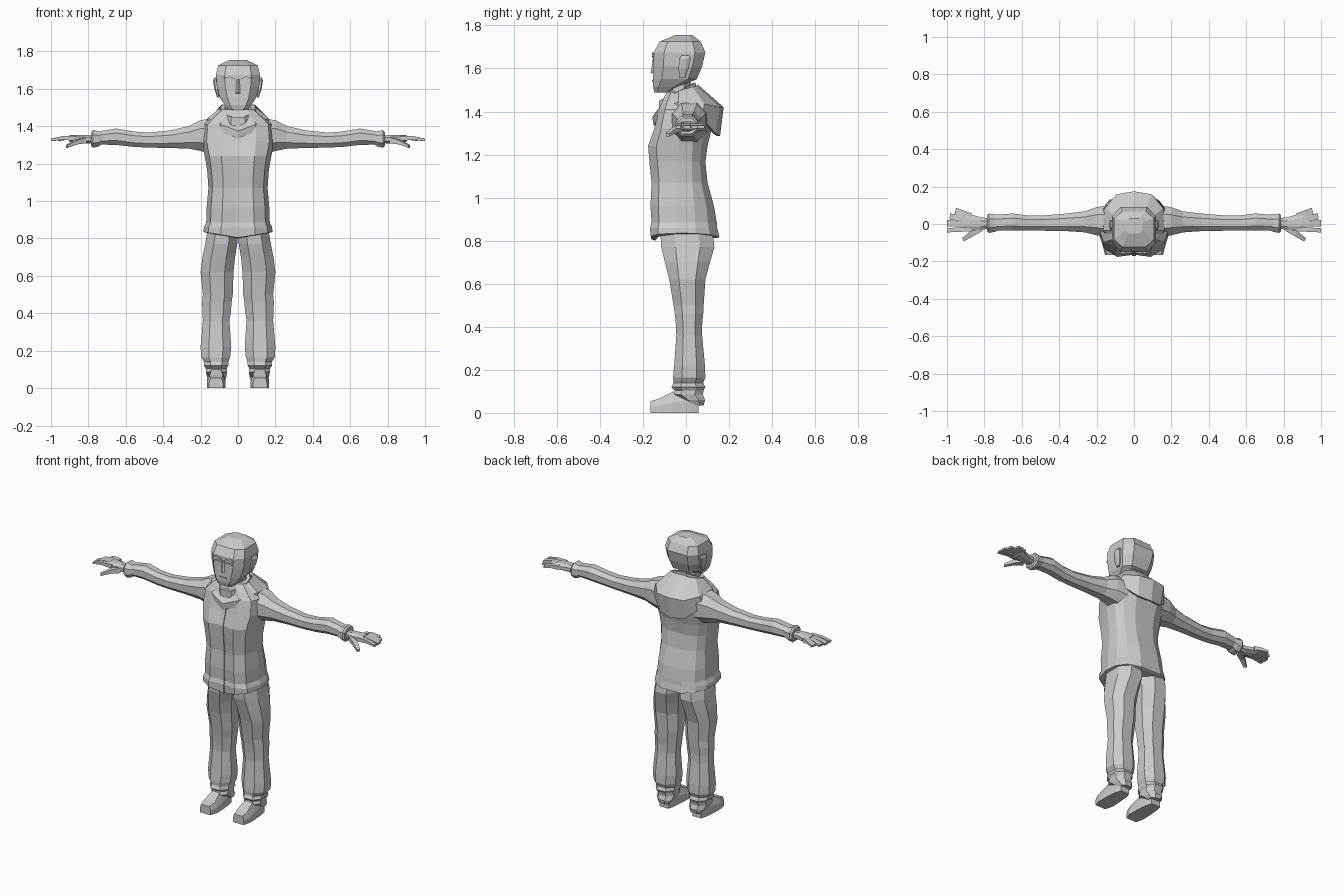
import bpy, bmesh
from mathutils import Vector

grey = bpy.data.materials.new("plain grey")
grey.diffuse_color = (0.6, 0.6, 0.6, 1)


def build(name, verts, faces, mirror=False):
    bm = bmesh.new()
    vs = [bm.verts.new(v) for v in verts]
    for f in faces:
        bm.faces.new([vs[i] for i in f])
    bmesh.ops.recalc_face_normals(bm, faces=bm.faces)
    me = bpy.data.meshes.new(name)
    bm.to_mesh(me)
    bm.free()
    me.materials.append(grey)
    ob = bpy.data.objects.new(name, me)
    bpy.context.collection.objects.link(ob)
    if mirror:
        mod = ob.modifiers.new("mirror", 'MIRROR')
        mod.use_mirror_merge = False
    return ob


def loft(name, rings, mirror=False, caps=True, closed=True):
    """Skin a list of equal-length rings."""
    n = len(rings[0])
    faces = []
    for r in range(len(rings) - 1):
        for i in range(n if closed else n - 1):
            j = (i + 1) % n
            faces.append((r * n + i, r * n + j, (r + 1) * n + j, (r + 1) * n + i))
    if caps:
        faces.append(tuple(range(n)))
        faces.append(tuple(range((len(rings) - 1) * n, len(rings) * n)))
    return build(name, [p for r in rings for p in r], faces, mirror)


def octagon(a0, a1, b0, b1, k=0.27):
    """Rectangle with cut corners."""
    da, db = (a1 - a0) * k, (b1 - b0) * k
    return [(a0 + da, b0), (a1 - da, b0), (a1, b0 + db), (a1, b1 - db),
            (a1 - da, b1), (a0 + da, b1), (a0, b1 - db), (a0, b0 + db)]


def stack_z(rows, k=0.27):
    return [[(x, y, z) for x, y in octagon(x0, x1, y0, y1, k)] for z, x0, x1, y0, y1 in rows]


def stack_x(rows, k=0.27):
    return [[(x, y, z) for y, z in octagon(y0, y1, z0, z1, k)] for x, y0, y1, z0, z1 in rows]


def box(name, x, y, z, mirror=False):
    return loft(name, [[(x[0], y[0], q), (x[1], y[0], q), (x[1], y[1], q), (x[0], y[1], q)]
                       for q in z], mirror)


# Jacket: height, half width, front y, back y, rise of the sides
jacket_rows = [
    (0.80, 0.165, -0.155, 0.145, 0.03), (0.805, 0.185, -0.165, 0.155, 0.03),
    (0.86, 0.182, -0.167, 0.145, 0.0), (0.885, 0.170, -0.160, 0.143, 0.0),
    (0.96, 0.168, -0.165, 0.13, 0.0), (1.07, 0.158, -0.160, 0.10, 0.0),
    (1.165, 0.165, -0.170, 0.09, 0.0), (1.24, 0.178, -0.176, 0.10, 0.0),
    (1.32, 0.195, -0.148, 0.12, 0.0), (1.41, 0.188, -0.125, 0.11, 0.0),
    (1.45, 0.145, -0.110, 0.08, 0.0), (1.49, 0.095, -0.090, 0.04, 0.0)]
outline = [(0, -.93), (.5, -1), (.86, -.78), (1, -.2), (.97, .3), (.78, .72), (.4, 1),
           (-.4, 1), (-.78, .72), (-.97, .3), (-1, -.2), (-.86, -.78), (-.5, -1)]
loft("jacket", [[(hx * u, (v * -y0 if v < 0 else v * y1), z + rise * abs(u)) for u, v in outline]
                for z, hx, y0, y1, rise in jacket_rows])
# Zip strip down the front
loft("zip_strip", [[(-.012, y0 * .93 - .008, z), (.012, y0 * .93 - .008, z),
                    (.012, y0 * .9, z), (-.012, y0 * .9, z)]
                   for z, hx, y0, y1, rise in jacket_rows[1:10]])

# Hood lying on the shoulders: half sections from front to back
sections = [
    [(0, -.15, 1.335), (0, -.157, 1.375), (0, -.115, 1.41)],
    [(.09, -.13, 1.37), (.095, -.13, 1.41), (.075, -.10, 1.45)],
    [(.17, -.04, 1.41), (.162, -.035, 1.445), (.10, -.035, 1.495)],
    [(.18, .075, 1.37), (.155, .085, 1.435), (.09, .03, 1.515)],
    [(.085, .14, 1.295), (.095, .158, 1.42), (.05, .05, 1.52)],
    [(0, .158, 1.285), (0, .175, 1.42), (0, .055, 1.525)]]
sections += [[(-x, y, z) for x, y, z in s] for s in sections[-2:0:-1]]
hood = loft("hood", [[s[i] for s in sections] for i in range(3)], caps=False)
solid = hood.modifiers.new("thickness", 'SOLIDIFY')
solid.thickness = 0.015

# Tilted standing collar and neck
def tilted(hx, y0, y1, zf, zb, k=0.3):
    return [(x, y, zf + (zb - zf) * (y - y0) / (y1 - y0)) for x, y in octagon(-hx, hx, y0, y1, k)]

loft("collar", [tilted(.10, -.125, .05, 1.38, 1.47), tilted(.092, -.125, .045, 1.45, 1.535),
                tilted(.07, -.10, .025, 1.45, 1.53), tilted(.065, -.09, .02, 1.42, 1.48)])
loft("neck", stack_z([(1.40, -.062, .062, -.09, .022), (1.58, -.058, .058, -.09, .022)]))

# Head
loft("head", stack_z([
    (1.488, -.05, .05, -.147, -.075), (1.515, -.072, .072, -.153, -.03),
    (1.55, -.095, .095, -.153, .05), (1.61, -.113, .113, -.15, .075),
    (1.675, -.118, .118, -.15, .09), (1.725, -.106, .106, -.122, .068),
    (1.755, -.045, .045, -.05, .03)], 0.2))
loft("ear", stack_z([(1.555, .098, .112, -.03, -.005), (1.60, .105, .126, -.035, .012),
                     (1.645, .112, .133, -.03, .022), (1.66, .112, .126, -.02, .015)]), True)
# Nose, brows, eyes and lips
loft("nose", [[(-.014, -.15, 1.575), (.014, -.15, 1.575), (0, -.164, 1.58)],
              [(-.007, -.15, 1.65), (.007, -.15, 1.65), (0, -.152, 1.65)]])
loft("brow", [[(x, -.149, z), (x, -.159, z), (x, -.157, z + .010), (x, -.148, z + .010)]
              for x, z in ((.016, 1.652), (.045, 1.664), (.075, 1.656))], True)
loft("eye", [[(x, -.148, 1.638 - h), (x, -.156, 1.638 - h), (x, -.156, 1.638 + h),
              (x, -.148, 1.638 + h)] for x, h in ((.02, .002), (.042, .006), (.066, .002))], True)
box("lips", (-.025, .025), (-.158, -.15), (1.537, 1.546))

# Sleeves, from the shoulder out to the cuff
loft("sleeve", stack_x([
    (.13, -.075, .10, 1.25, 1.445), (.20, -.06, .09, 1.268, 1.432),
    (.26, -.045, .068, 1.28, 1.402), (.36, -.038, .056, 1.284, 1.378),
    (.48, -.036, .046, 1.286, 1.366), (.56, -.036, .045, 1.29, 1.372),
    (.65, -.036, .056, 1.30, 1.388), (.73, -.036, .050, 1.302, 1.375),
    (.745, -.042, .052, 1.292, 1.372), (.775, -.048, .056, 1.285, 1.38),
    (.785, -.04, .048, 1.295, 1.37)]), True)
# Hand: palm, fanned fingers and thumb
loft("palm", stack_x([(.77, -.024, .03, 1.31, 1.35), (.82, -.032, .036, 1.308, 1.354),
                      (.90, -.038, .06, 1.316, 1.352)]), True)


def finger(name, p, q, w0, w1, h0, h1):
    """Tapered bent finger from p to q."""
    p, q = Vector(p), Vector(q)
    side = Vector((-(q - p).y, (q - p).x, 0)).normalized()
    rings = []
    for t, lift in ((0, 0), (.5, .006), (1, 0)):
        c = p.lerp(q, t) + Vector((0, 0, lift))
        w, h = side * (w0 + (w1 - w0) * t), Vector((0, 0, h0 + (h1 - h0) * t))
        rings.append([c - w - h, c + w - h, c + w + h, c - w + h])
    loft(name, rings, True)


for i, (y0, y1, x1) in enumerate([(-.026, -.034, 1.0), (-.002, .004, 1.0),
                                  (.022, .040, .985), (.044, .070, .955)]):
    finger("finger_%d" % (i + 1), (.87, y0, 1.335), (x1, y1, 1.328), .013, .011 if i == 0 else .017,
           .013, .006)
finger("thumb", (.82, -.02, 1.325), (.915, -.085, 1.292), .02, .01, .016, .007)

# Trouser legs with bunched cuffs
loft("trouser_leg", stack_z([
    (.035, .075, .15, .02, .082), (.06, .062, .165, -.02, .088),
    (.085, .058, .172, -.062, .078), (.105, .060, .172, -.052, .082),
    (.12, .052, .182, -.068, .09), (.14, .052, .180, -.058, .08),
    (.165, .042, .197, -.06, .09), (.22, .036, .200, -.055, .088),
    (.36, .046, .188, -.045, .075), (.41, .038, .190, -.047, .075),
    (.46, .034, .192, -.052, .08), (.50, .028, .188, -.058, .082),
    (.62, .024, .200, -.078, .09), (.70, .016, .190, -.098, .112),
    (.77, .004, .176, -.115, .132), (.86, .001, .160, -.12, .12)]), True)

# Shoes, skinned from heel to toe: y, inner x, outer x, top z, top inset
loft("shoe", [[(a, y, 0), (b, y, 0), (b, y, t * .5), (b - c, y, t), (a + c, y, t), (a, y, t * .5)]
              for y, a, b, t, c in ((.058, .085, .148, .09, .012), (.02, .075, .158, .11, .018),
                                    (-.06, .068, .165, .098, .022), (-.12, .066, .166, .068, .014),
                                    (-.165, .080, .155, .054, .008))], True)
